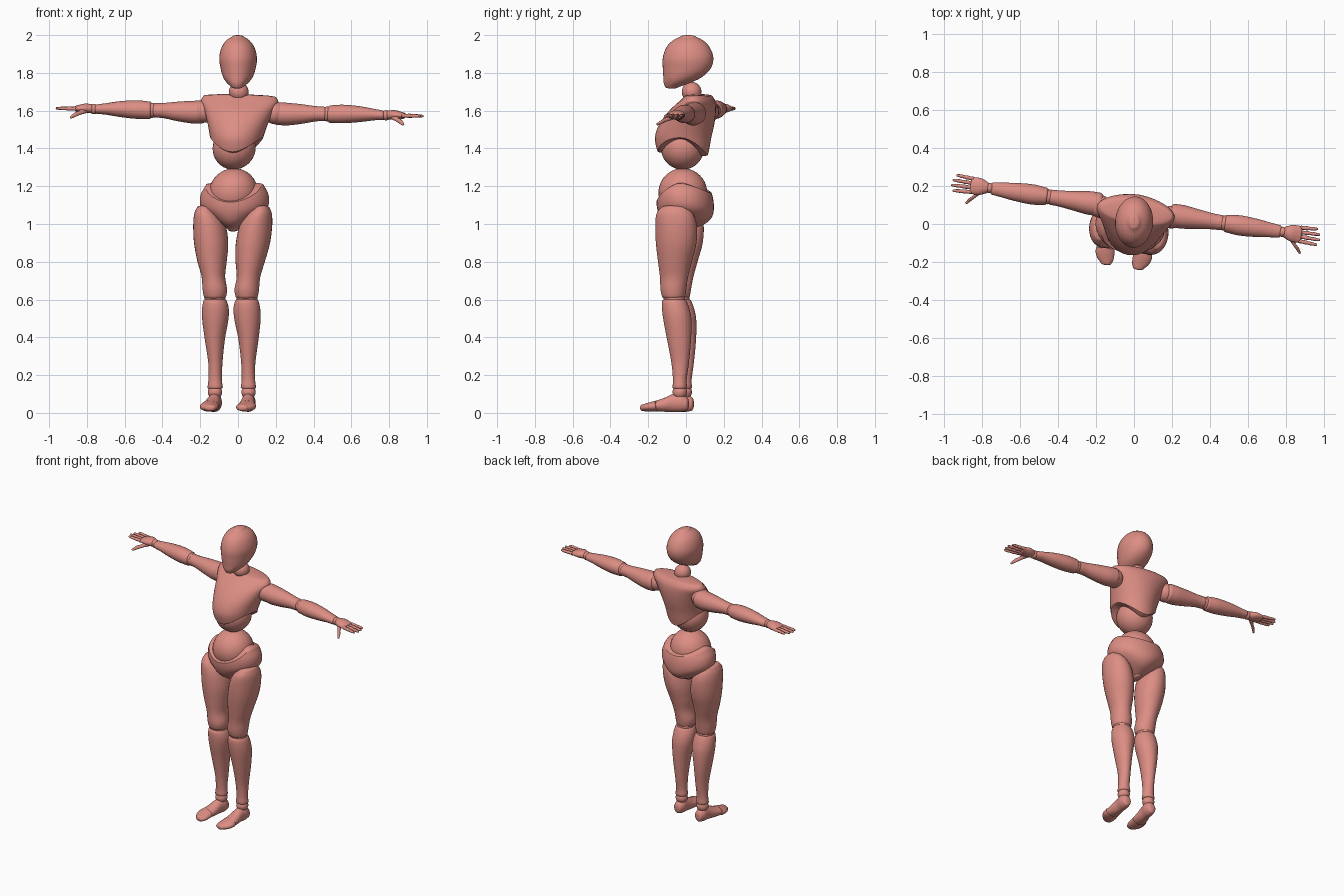
import bpy
import bmesh
from math import sin, cos, pi, radians
from mathutils import Matrix, Vector

default_cube = bpy.data.objects.get("Cube")
if default_cube:
    bpy.data.objects.remove(default_cube, do_unlink=True)

# One salmon material for the whole figure
SALMON = (0.72, 0.27, 0.23, 1.0)
salmon = bpy.data.materials.new("salmon")
salmon.use_nodes = True
salmon.diffuse_color = SALMON
salmon.node_tree.nodes["Principled BSDF"].inputs["Base Color"].default_value = SALMON
parts = []


def clamp(value):
    return max(0.0, min(1.0, value))


def pose(p, turn):
    """Turn the figure, sway its hips to one side and tilt the arms a little."""
    z = p.z - 0.021 * p.x * clamp((p.z - 1.3) / 0.2)
    q = Matrix.Rotation(radians(turn), 3, "Z") @ Vector((p.x, p.y, z))
    q.x -= 0.03 * clamp((1.6 - z) / 0.8)
    q.z = max(q.z, 0.0)
    return q


def finish(name, bm, side=1, turn=-8.5):
    for v in bm.verts:
        v.co.x *= side
        v.co = pose(v.co, turn)
    bmesh.ops.recalc_face_normals(bm, faces=bm.faces)
    mesh = bpy.data.meshes.new(name)
    bm.to_mesh(mesh)
    bm.free()
    mesh.materials.append(salmon)
    obj = bpy.data.objects.new(name, mesh)
    bpy.context.collection.objects.link(obj)
    parts.append(obj)
    return obj


def sample(stations, t):
    """Smooth value of (centre u, centre v, radius u, radius v) at t."""
    last = len(stations) - 1
    t = max(stations[0][0], min(stations[last][0], t))
    i = 0
    while i < last - 1 and t > stations[i + 1][0]:
        i += 1
    a, b = stations[i], stations[i + 1]
    before, after = stations[max(i - 1, 0)], stations[min(i + 2, last)]
    h = b[0] - a[0]
    f = (t - a[0]) / h
    out = []
    for k in range(1, 5):
        ma = (b[k] - before[k]) / (b[0] - before[0]) * h
        mb = (after[k] - a[k]) / (after[0] - a[0]) * h
        out.append(a[k] * (1 + 2 * f) * (1 - f) ** 2 + ma * f * (1 - f) ** 2
                   + b[k] * f * f * (3 - 2 * f) + mb * f * f * (f - 1))
    return out


def loft_mesh(stations, axis="z", caps=(0.02, 0.02), low=None, high=None, sides=32, rings=26):
    """Oval loft with domed ends; low and high bend the end rims by angle."""
    stations = sorted(stations)
    t0, t1 = stations[0][0], stations[-1][0]
    dome = [i * pi / 10 for i in range(1, 5)]
    levels = [(0, cos(d), -caps[0] * sin(d)) for d in reversed(dome)]
    levels += [(i / rings, 1, 0) for i in range(rings + 1)]
    levels += [(1, cos(d), caps[1] * sin(d)) for d in dome]

    def place(t, u, v):
        return {"x": (t, u, v), "y": (u, t, v), "z": (u, v, t)}[axis]

    bm = bmesh.new()
    loops = []
    for f, scale, push in levels:
        loop = []
        for j in range(sides):
            a = 2 * pi * j / sides
            start = low(a) if low else t0
            stop = high(a) if high else t1
            t = start + f * (stop - start)
            u, v, ru, rv = sample(stations, t)
            loop.append(bm.verts.new(place(t + push, u + ru * scale * cos(a),
                                           v + rv * scale * sin(a))))
        loops.append(loop)
    for a, b in zip(loops, loops[1:]):
        for j in range(sides):
            k = (j + 1) % sides
            bm.faces.new((a[j], a[k], b[k], b[j]))
    bm.faces.new(loops[0])
    bm.faces.new(loops[-1])
    return bm


def loft(name, stations, side=1, **options):
    return finish(name, loft_mesh(stations, **options), side)


def ball(name, centre, radius, side=1):
    bm = bmesh.new()
    bmesh.ops.create_uvsphere(bm, u_segments=32, v_segments=20, radius=radius,
                              matrix=Matrix.Translation(centre))
    return finish(name, bm, side)


# Head: egg with a narrow chin and a flat plane cut on each cheek
head = loft_mesh([(1.725, 0, -.075, .03, .035), (1.745, 0, -.05, .055, .068),
                  (1.775, 0, -.02, .077, .1), (1.82, 0, .003, .092, .126),
                  (1.88, 0, .011, .1, .134), (1.94, 0, .011, .085, .112),
                  (1.975, 0, .011, .058, .076), (1.992, 0, .011, .03, .04)], caps=(.008, .008))
for s in (1, -1):
    cut = bmesh.ops.bisect_plane(head, geom=head.verts[:] + head.edges[:] + head.faces[:],
                                 plane_co=(s * .066, -.085, 1.79),
                                 plane_no=(s * .78, -.5, -.38), clear_outer=True)
    rim = [e for e in cut["geom_cut"] if isinstance(e, bmesh.types.BMEdge)]
    bmesh.ops.holes_fill(head, edges=rim, sides=0)
finish("head", head, turn=-4)
ball("neck_ball", (0, .03, 1.70), .052)

# Chest shell, arched over the belly ball at each side
loft("chest", [(1.35, 0, -.012, .108, .125), (1.40, 0, -.016, .128, .14),
               (1.46, 0, -.015, .141, .15), (1.53, 0, .005, .16, .145),
               (1.60, 0, .035, .185, .122), (1.65, 0, .06, .207, .092),
               (1.675, 0, .066, .195, .07)],
     caps=(.01, .012), low=lambda a: 1.46 - (.078 if sin(a) < 0 else .095) * sin(a) ** 2)
ball("belly_ball", (-.01, -.02, 1.402), .114)

# Pelvis shell with dipped front and back rims, holding the waist ball
ball("waist_ball", (-.006, -.018, 1.166), .129)
loft("pelvis", [(.975, 0, -.015, .03, .05), (1.0, 0, -.005, .07, .105),
                (1.035, 0, 0, .122, .137), (1.085, 0, -.003, .176, .15),
                (1.15, 0, -.008, .182, .147), (1.21, 0, -.015, .152, .13)],
     caps=(.015, .012),
     high=lambda a: 1.21 - (.095 if sin(a) < 0 else .045) * sin(a) ** 2)

ARM_Y, ARM_Z = .075, 1.592


def arm_stations(rows):
    """Rows of (x, radius y, radius z, lift) along the straight arm."""
    return [(x, ARM_Y, ARM_Z + lift, ry, rz) for x, ry, rz, lift in rows]


for side, label in ((1, "left"), (-1, "right")):
    # Arm
    ball(label + "_shoulder_ball", (.19, .065, ARM_Z), .06, side)
    loft(label + "_upper_arm",
         arm_stations([(.20, .062, .06, -.003), (.25, .062, .06, -.005), (.33, .052, .052, -.003),
                       (.41, .042, .04, 0), (.455, .04, .038, 0)]),
         side, axis="x", caps=(.03, .015))
    ball(label + "_elbow_ball", (.472, ARM_Y, ARM_Z), .04, side)
    loft(label + "_forearm",
         arm_stations([(.482, .046, .046, 0), (.55, .053, .049, .002), (.64, .048, .042, .003),
                       (.72, .038, .03, .002), (.765, .033, .025, 0)]),
         side, axis="x", caps=(.015, .012))
    ball(label + "_wrist_ball", (.782, ARM_Y, ARM_Z), .027, side)
    loft(label + "_palm",
         arm_stations([(.795, .03, .024, .002), (.83, .044, .025, .003), (.875, .045, .017, 0)]),
         side, axis="x", caps=(.01, .01))

    # Fingers with slight bulges at the joints
    for i, reach in enumerate((.092, .104, .1, .084)):
        y = ARM_Y - .035 + .0235 * i
        rows = [(.875 + reach * f, y + (i - 1.5) * .004 * f, ARM_Z, r, r) for f, r in
                ((0, .0115), (.2, .0095), (.38, .011), (.55, .0085), (.7, .0095), (1, .0065))]
        loft(f"{label}_finger_{i + 1}", rows, side, axis="x", caps=(.005, .006),
             sides=12, rings=14)
    loft(label + "_thumb",
         [(ARM_Y - .095, .888, ARM_Z - .045, .008, .007), (ARM_Y - .07, .868, ARM_Z - .03, .012, .011),
          (ARM_Y - .05, .848, ARM_Z - .02, .012, .011), (ARM_Y - .025, .828, ARM_Z - .008, .02, .016)],
         side, axis="y", caps=(.006, .005), sides=14, rings=14)

    # Leg
    loft(label + "_thigh",
         [(.62, .085, -.054, .06, .062), (.65, .085, -.055, .065, .068), (.72, .094, -.05, .062, .075),
          (.80, .102, -.044, .077, .09), (.90, .112, -.036, .09, .108), (1.0, .126, -.035, .084, .11),
          (1.06, .143, -.04, .062, .095), (1.085, .152, -.042, .042, .07)],
         side, caps=(.025, .014))
    ball(label + "_knee_ball", (.085, -.05, .605), .056, side)
    loft(label + "_shin",
         [(.135, .089, -.02, .041, .039), (.17, .089, -.02, .036, .036), (.26, .088, -.018, .037, .046),
          (.39, .09, -.024, .053, .064), (.50, .086, -.034, .07, .075), (.56, .084, -.044, .07, .072),
          (.592, .085, -.05, .062, .065)],
         side, caps=(.012, .018))
    ball(label + "_ankle_ball", (.09, -.02, .11), .038, side)

    # Foot in two pieces, the toes longest on the inner side
    loft(label + "_foot",
         [(-.14, .098, .037, .046, .029), (-.10, .095, .043, .042, .037), (-.05, .091, .054, .035, .048),
          (-.01, .09, .055, .036, .049), (.015, .09, .048, .029, .037)],
         side, axis="y", caps=(.012, .014))
    loft(label + "_toes",
         [(-.22, .087, .027, .03, .017), (-.20, .093, .029, .043, .021), (-.17, .099, .033, .05, .026),
          (-.145, .1, .036, .049, .029)],
         side, axis="y", caps=(.012, .01))

# Smooth shading that keeps the cut edges and rims crisp
bpy.ops.object.select_all(action="DESELECT")
for obj in parts:
    obj.select_set(True)
bpy.context.view_layer.objects.active = parts[0]
bpy.ops.object.shade_smooth_by_angle(angle=radians(38))
